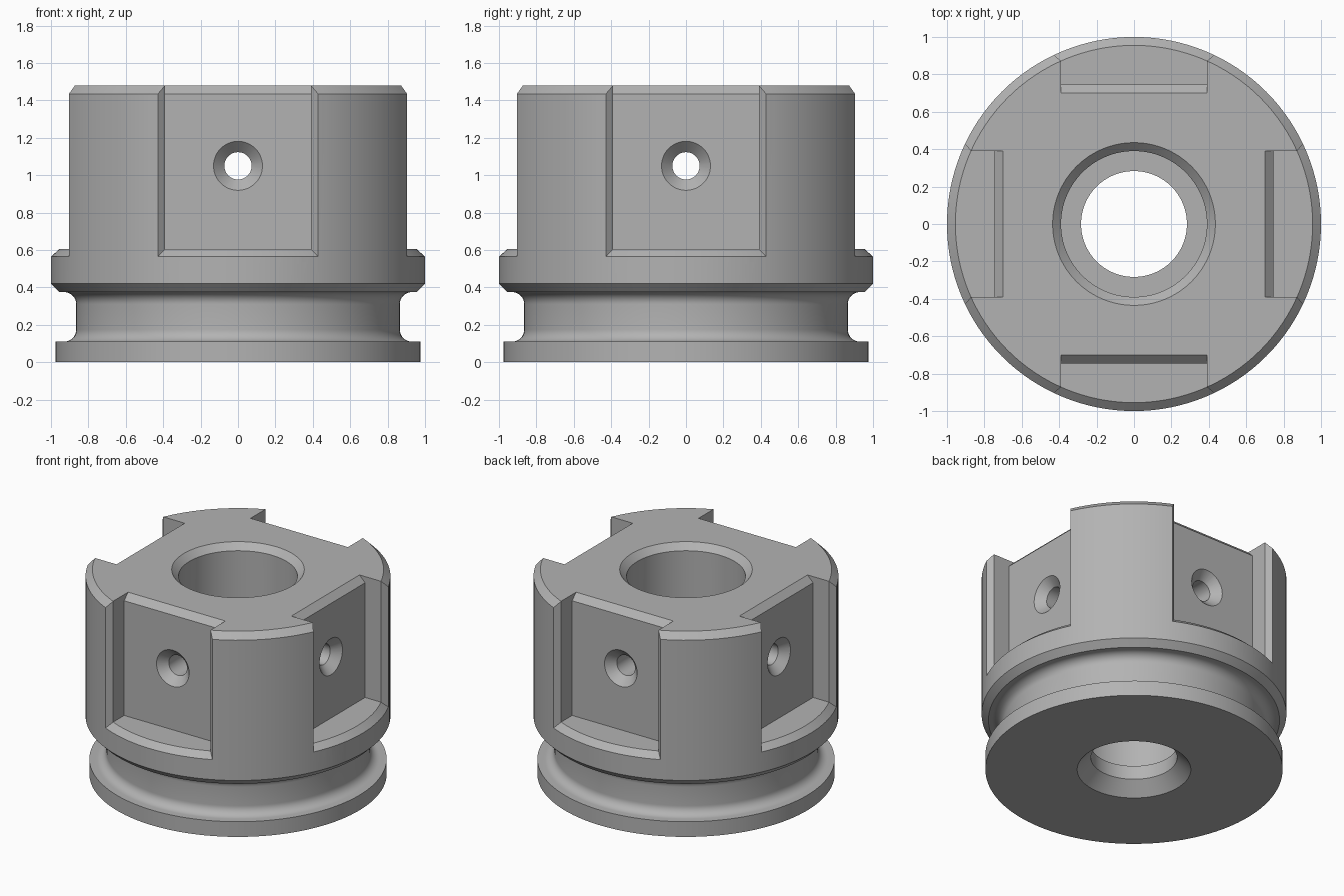
import bpy, bmesh, math
from mathutils import Matrix

cube = bpy.data.objects.get("Cube")
if cube:
    bpy.data.objects.remove(cube, do_unlink=True)

steel = bpy.data.materials.new("grey_metal")
steel.use_nodes = True
colour = (0.45, 0.45, 0.45, 1)
steel.diffuse_color = colour
steel.node_tree.nodes["Principled BSDF"].inputs["Base Color"].default_value = colour


def finish(name, bm):
    bmesh.ops.remove_doubles(bm, verts=bm.verts, dist=1e-5)
    bmesh.ops.recalc_face_normals(bm, faces=bm.faces)
    mesh = bpy.data.meshes.new(name)
    bm.to_mesh(mesh)
    bm.free()
    mesh.materials.append(steel)
    obj = bpy.data.objects.new(name, mesh)
    bpy.context.collection.objects.link(obj)
    return obj


def lathe(name, profile, steps):
    """Revolve a closed (radius, height) profile around z."""
    bm = bmesh.new()
    rings = []
    for r, z in profile:
        if r == 0:
            rings.append([bm.verts.new((0, 0, z))] * steps)
        else:
            angles = [2 * math.pi * i / steps for i in range(steps)]
            rings.append([bm.verts.new((r * math.cos(a), r * math.sin(a), z)) for a in angles])
    for a, b in zip(rings, rings[1:] + rings[:1]):
        for i in range(steps):
            j = (i + 1) % steps
            corners = list(dict.fromkeys((a[i], a[j], b[j], b[i])))
            if len(corners) > 2:
                bm.faces.new(corners)
    return finish(name, bm)


def fillet(r, z, start, radius=0.065, steps=10):
    """Quarter arc running clockwise from the start angle."""
    angles = [math.radians(start - 90 * i / steps) for i in range(steps + 1)]
    return [(r + radius * math.cos(a), z + radius * math.sin(a)) for a in angles]


def notch_cutter():
    """Flat-backed pocket whose mouth flares to chamfer the outer edges."""
    bm = bmesh.new()
    columns, steps, top = [], 24, 1.6
    for i in range(steps + 1):
        t = 2 * i / steps - 1
        xb, xo = t * 0.39, t * 0.47
        ym, yo = -math.sqrt(0.955**2 - xb**2), -math.sqrt(1.05**2 - xo**2)
        loop = [(xb, -0.745, 0.605), (xb, ym, 0.605), (xo, yo, 0.52), (xo, yo, top),
                (xb, ym, top), (xb, -0.58, top), (xb, -0.745, 1.435)]
        columns.append([bm.verts.new(p) for p in loop])
    for a, b in zip(columns, columns[1:]):
        for k in range(len(a)):
            n = (k + 1) % len(a)
            bm.faces.new((a[k], a[n], b[n], b[k]))
    for c in (columns[0], columns[-1]):
        bm.faces.new((c[0], c[1], c[4], c[5], c[6]))
        bm.faces.new(c[1:5])
    return finish("notch_cutter", bm)


# Turned body: stepped bore, foot flange, filleted groove and chamfered collar
body_profile = [(0.373, 0), (0.975, 0), (0.975, 0.11)]
body_profile += fillet(0.93, 0.175, 270)
body_profile += fillet(0.93, 0.31, 180)
body_profile += [(0.955, 0.375), (1, 0.42), (1, 1.435), (0.955, 1.48),
                 (0.435, 1.48), (0.39, 1.435), (0.39, 0.19), (0.283, 0.19), (0.283, 0.09)]
body = lathe("turned_body", body_profile, 128)

# Four notches, each with a countersunk radial hole
hole_profile = [(0, 0.3), (0.073, 0.3), (0.073, 0.687), (0.131, 0.745), (0.18, 0.794), (0, 0.794)]
cutters = []
for quarter in range(4):
    turn = Matrix.Rotation(quarter * math.pi / 2, 4, "Z")
    notch = notch_cutter()
    notch.data.transform(turn)
    hole = lathe("hole_cutter", hole_profile, 48)
    hole.data.transform(turn @ Matrix.Translation((0, 0, 1.05)) @ Matrix.Rotation(math.pi / 2, 4, "X"))
    cutters += [notch, hole]

bpy.context.view_layer.objects.active = body
for cutter in cutters:
    cutter.hide_render = True
    mod = body.modifiers.new("cut", "BOOLEAN")
    mod.operation = "DIFFERENCE"
    mod.solver = "EXACT"
    mod.object = cutter
    bpy.ops.object.modifier_apply(modifier=mod.name)
    bpy.data.objects.remove(cutter, do_unlink=True)

bpy.ops.object.select_all(action="DESELECT")
body.select_set(True)
bpy.ops.object.shade_smooth_by_angle(angle=math.radians(25))
